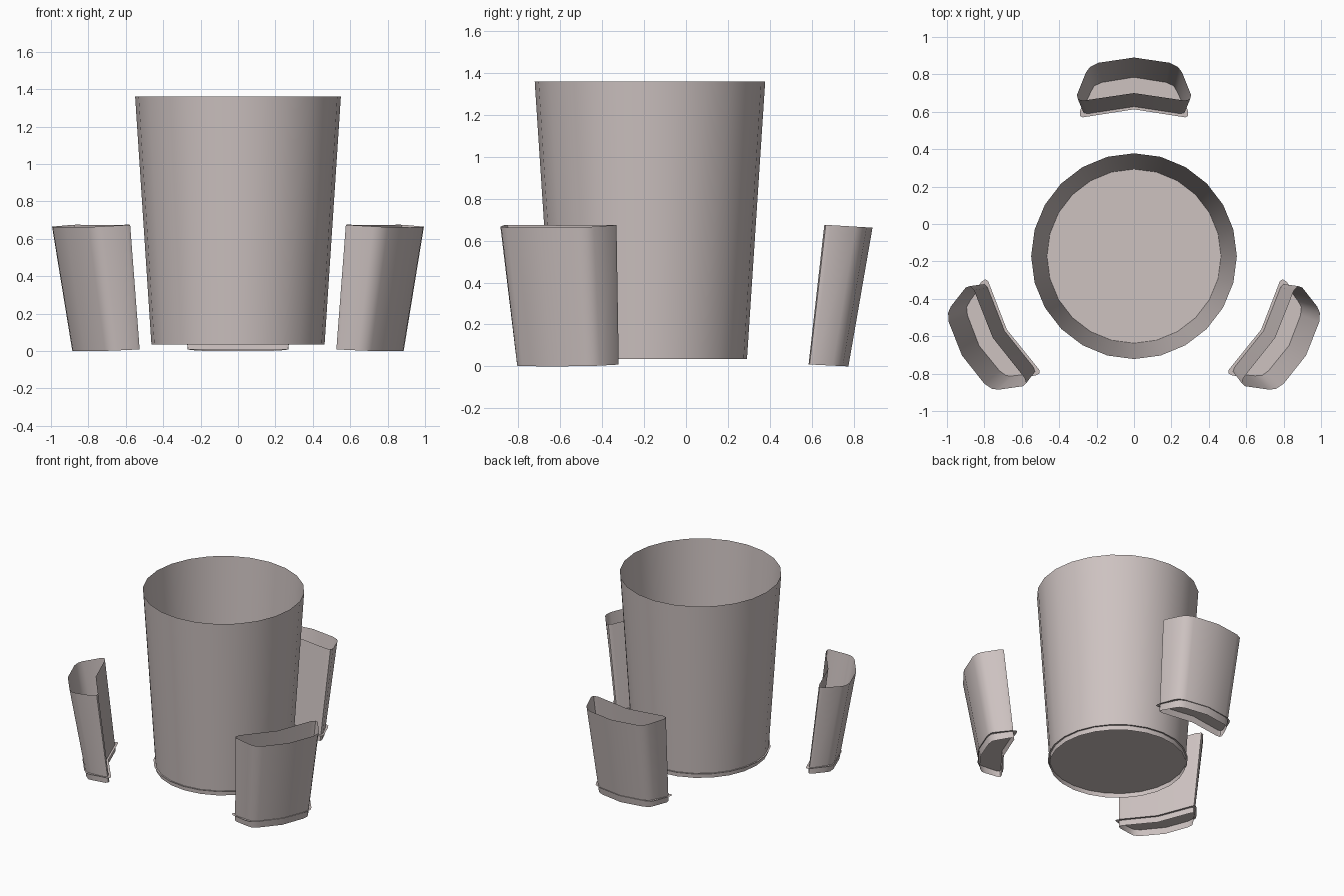
import bpy, math
from mathutils import Matrix, Vector

cube = bpy.data.objects.get("Cube")
if cube:
    bpy.data.objects.remove(cube, do_unlink=True)

COLOUR = (0.61, 0.54, 0.53, 1)
mat = bpy.data.materials.new("pale warm grey")
mat.use_nodes = True
mat.diffuse_color = COLOUR
mat.node_tree.nodes["Principled BSDF"].inputs["Base Color"].default_value = COLOUR

AXIS = Vector((0, -0.172, 0))   # centre of the large cup


def make(name, verts, faces):
    mesh = bpy.data.meshes.new(name)
    mesh.from_pydata(verts, [], faces)
    mesh.materials.append(mat)
    obj = bpy.data.objects.new(name, mesh)
    bpy.context.collection.objects.link(obj)
    bpy.ops.object.select_all(action="DESELECT")
    obj.select_set(True)
    bpy.context.view_layer.objects.active = obj
    bpy.ops.object.shade_smooth_by_angle(angle=math.radians(35))
    return obj


def wall(name, lower, upper):
    """Open sleeve between two counter-clockwise loops."""
    n = len(lower)
    return make(name, lower + upper,
                [(i, (i + 1) % n, n + (i + 1) % n, n + i) for i in range(n)])


def floor(name, loop):
    return make(name, loop, [tuple(range(len(loop)))])


def circle(radius, z, sides=24):
    return [AXIS + Vector((radius * math.cos(a), radius * math.sin(a), z))
            for a in (math.tau * i / sides for i in range(sides))]


def mirrored(half, height):
    """Closed loop from a right-hand half outline running back to front."""
    left = [(-x, y) for x, y in half[1:-1]]
    loop = left + half[::-1] + []
    # left runs back to front, then the front centre, then the right side to the back
    return [Vector((x, y, height(y))) for x, y in loop]


# Large open cup with a slightly proud floor
wall("cup_wall", circle(0.463, 0.035), circle(0.55, 1.36))
floor("cup_floor", circle(0.477, 0.07))

# Half outlines of the curved side pocket
RIM = [(0, .89), (.19, .862), (.235, .84), (.257, .81),
       (.305, .69), (.30, .667), (.27, .66), (0, .70)]
BASE = [(0, .775), (.17, .748), (.21, .73), (.228, .70),
        (.27, .61), (.268, .59), (.245, .585), (0, .622)]
FLOOR = [(0, .79), (.185, .762), (.23, .742), (.248, .71),
         (.29, .60), (.29, .578), (.275, .57), (0, .613)]

# Three pockets spaced evenly around the cup
for label, degrees in (("back", 0), ("left", -120), ("right", 120)):
    turn = (Matrix.Translation(AXIS) @ Matrix.Rotation(math.radians(degrees), 4, "Z")
            @ Matrix.Translation(-AXIS))
    base = [turn @ p for p in mirrored(BASE, lambda y: 0.05 * (0.775 - y))]
    rim = [turn @ p for p in mirrored(RIM, lambda y: 0.662 + 0.06 * (0.89 - y))]
    wall(label + "_pocket_wall", base, rim)
    floor(label + "_pocket_floor", [turn @ p for p in mirrored(FLOOR, lambda y: 0.055)])
